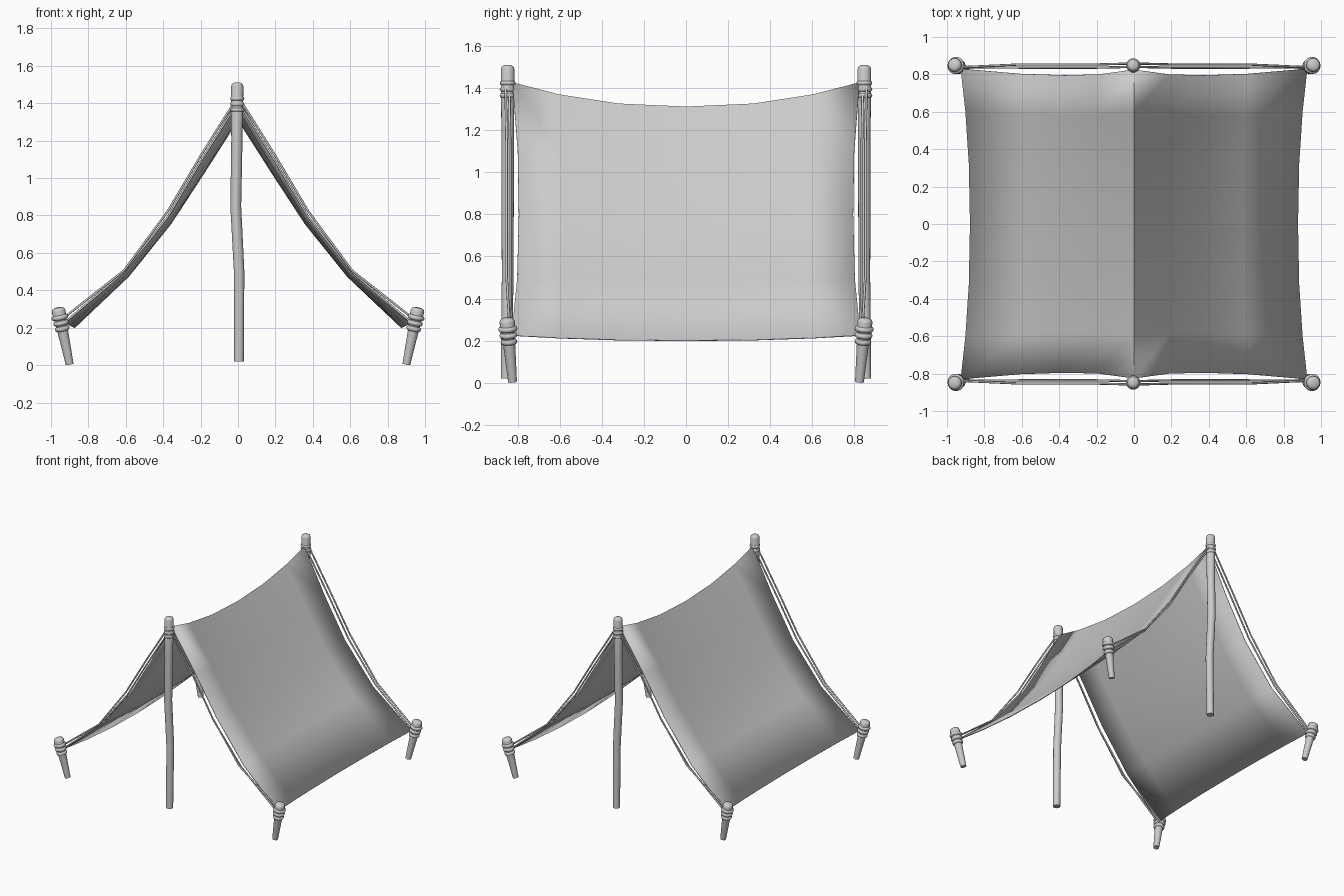
import bpy, bmesh, math
from mathutils import Vector

cube = bpy.data.objects.get("Cube")
if cube:
    bpy.data.objects.remove(cube, do_unlink=True)

grey = bpy.data.materials.new("plain_grey")
grey.use_nodes = True
COLOR = (0.6, 0.6, 0.6, 1)
grey.diffuse_color = COLOR
grey.node_tree.nodes["Principled BSDF"].inputs["Base Color"].default_value = COLOR


def finish(bm, name, angle):
    bmesh.ops.recalc_face_normals(bm, faces=bm.faces)
    mesh = bpy.data.meshes.new(name)
    bm.to_mesh(mesh)
    bm.free()
    mesh.materials.append(grey)
    obj = bpy.data.objects.new(name, mesh)
    bpy.context.collection.objects.link(obj)
    bpy.ops.object.select_all(action='DESELECT')
    obj.select_set(True)
    bpy.context.view_layer.objects.active = obj
    bpy.ops.object.shade_smooth_by_angle(angle=math.radians(angle))
    return obj


def tube(name, path, radii, sides=16):
    """Closed round tube along a path with one radius per point."""
    bm = bmesh.new()
    pts = [Vector(p) for p in path]
    rings = []
    for i, p in enumerate(pts):
        axis = (pts[min(i + 1, len(pts) - 1)] - pts[max(i - 1, 0)]).normalized()
        u = axis.cross(Vector((0, 1, 0))).normalized()
        v = axis.cross(u)
        angles = [math.tau * k / sides for k in range(sides)]
        rings.append([bm.verts.new(p + radii[i] * (math.cos(a) * u + math.sin(a) * v))
                      for a in angles])
    for a, b in zip(rings, rings[1:]):
        for k in range(sides):
            n = (k + 1) % sides
            bm.faces.new((a[k], a[n], b[n], b[k]))
    bm.faces.new(rings[0])
    bm.faces.new(rings[-1])
    return finish(bm, name, 50)


def lashing(name, center, axis, radius, thick):
    """Rope ring wrapped round a post."""
    bpy.ops.mesh.primitive_torus_add(
        major_radius=radius, minor_radius=thick, major_segments=20, minor_segments=8,
        location=center, rotation=axis.to_track_quat('Z', 'Y').to_euler())
    ring = bpy.context.object
    ring.name = name
    ring.data.materials.append(grey)
    bpy.ops.object.shade_smooth()


# Sheet: a sagging cross-section, blended from its ends to its middle
END = [(0, 1.425), (0.19, 1.1), (0.37, 0.8), (0.61, 0.495), (0.925, 0.225)]
MIDDLE = [(0, 1.31), (0.18, 1.03), (0.36, 0.755), (0.585, 0.475), (0.875, 0.2)]
EDGE_Y = [0.825, 0.8, 0.795, 0.803, 0.83]
bm = bmesh.new()
rows = []
for t in (-1, -0.73, -0.39, 0, 0.39, 0.73, 1):
    w = abs(t) ** 2.2
    half = []
    for (xe, ze), (xm, zm), y in zip(END, MIDDLE, EDGE_Y):
        half.append((xm + (xe - xm) * w, t * y, zm + (ze - zm) * w))
    full = [(-x, y, z) for x, y, z in reversed(half[1:])] + half
    rows.append([bm.verts.new(p) for p in full])
for a, b in zip(rows, rows[1:]):
    for k in range(len(a) - 1):
        bm.faces.new((a[k], a[k + 1], b[k + 1], b[k]))
sheet = finish(bm, "cloth_sheet", 75)
solid = sheet.modifiers.new("thickness", 'SOLIDIFY')
solid.thickness = 0.006
solid.offset = 0

for sy, end in ((-1, "front"), (1, "back")):
    # Tall bent pole with a rounded top
    y = sy * 0.848
    tube(end + "_pole",
         [(0.005, sy * 0.855, 0.02), (0.006, y, 0.5), (-0.012, y, 0.85),
          (-0.006, y, 1.2), (-0.004, y, 1.49), (-0.004, y, 1.503), (-0.004, y, 1.51)],
         [0.026, 0.028, 0.029, 0.03, 0.033, 0.028, 0.017])
    for i in range(3):
        lashing(f"{end}_pole_lashing_{i}", (-0.004, y, 1.365 + 0.03 * i),
                Vector((0, 0, 1)), 0.026, 0.012)

    for sx, side in ((-1, "right"), (1, "left")):
        # Leaning tapered stake
        base = Vector((sx * 0.9, sy * 0.825, 0.004))
        top = Vector((sx * 0.963, sy * 0.852, 0.307))
        steps = [0, 0.6, 0.94, 0.98, 1]
        tube(f"{end}_{side}_stake", [base.lerp(top, s) for s in steps],
             [0.021, 0.029, 0.037, 0.032, 0.02])
        for i in range(3):
            s = 0.63 + 0.1 * i
            lashing(f"{end}_{side}_stake_lashing_{i}", base.lerp(top, s),
                    top - base, 0.026 + 0.003 * i, 0.014)

        # Pair of slack ropes from pole to stake
        for i, (ya, ym, lift) in enumerate(((0.858, 0.853, 0.018), (0.84, 0.836, -0.012))):
            path = [(0.012, ya, 1.4 + lift), (0.2, ym, 1.1 + lift), (0.375, ym, 0.805 + lift),
                    (0.61, ym, 0.5 + lift * 0.3), (0.935, 0.838, 0.232 + lift)]
            tube(f"{end}_{side}_rope_{i}", [(sx * px, sy * py, pz) for px, py, pz in path],
                 [0.006] * len(path), 8)
